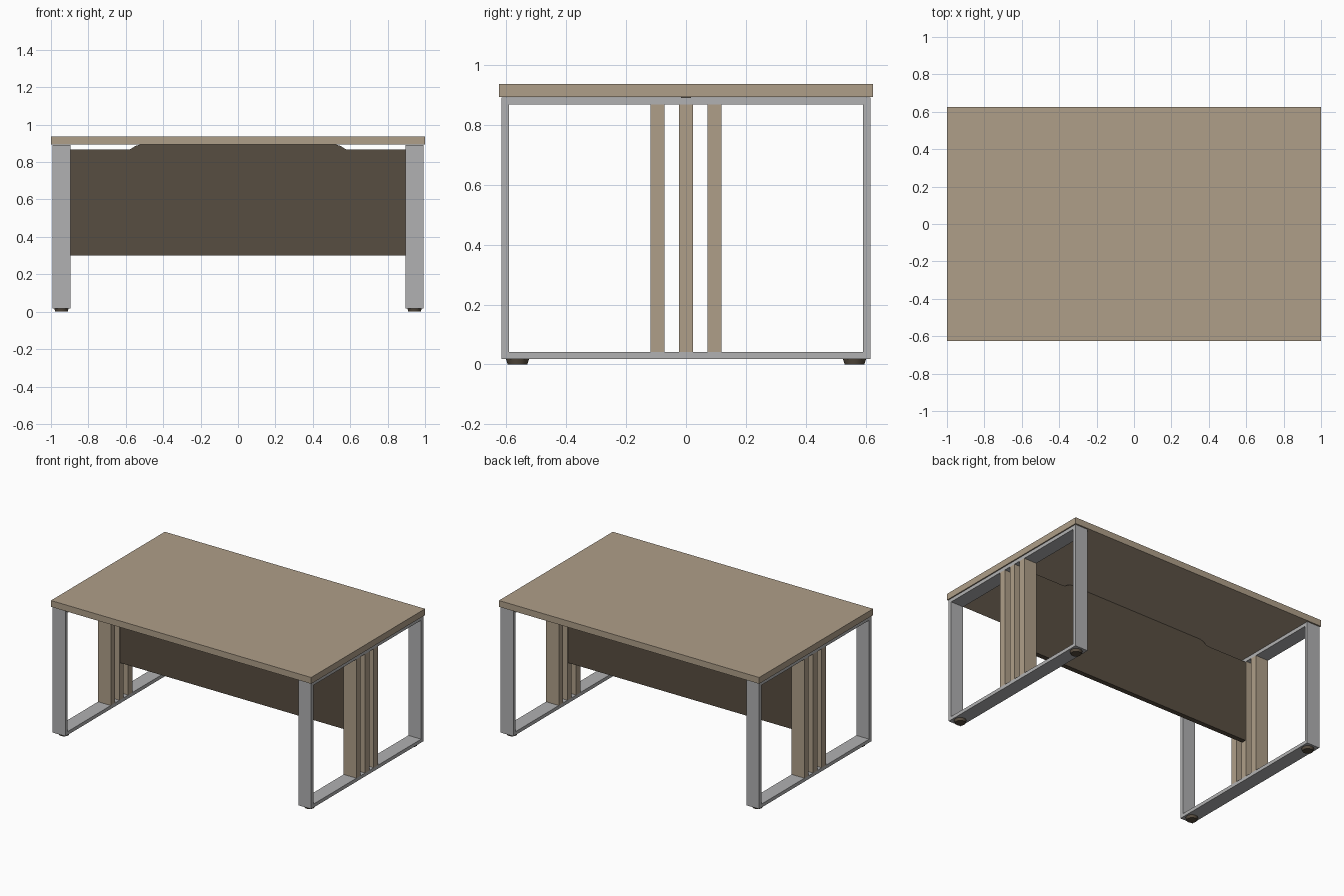
import bpy
import bmesh
from mathutils import Matrix, Vector

cube = bpy.data.objects.get("Cube")
if cube:
    bpy.data.objects.remove(cube)


def material(name, rgb):
    mat = bpy.data.materials.new(name)
    mat.use_nodes = True
    mat.diffuse_color = (*rgb, 1)
    mat.node_tree.nodes["Principled BSDF"].inputs["Base Color"].default_value = (*rgb, 1)
    return mat


wood = material("light wood", (0.43, 0.345, 0.25))
metal = material("grey metal", (0.44, 0.44, 0.445))
dark = material("dark brown", (0.097, 0.075, 0.052))


def finish(bm, name, mat):
    bmesh.ops.recalc_face_normals(bm, faces=bm.faces)
    mesh = bpy.data.meshes.new(name)
    bm.to_mesh(mesh)
    bm.free()
    mesh.materials.append(mat)
    obj = bpy.data.objects.new(name, mesh)
    bpy.context.scene.collection.objects.link(obj)
    return obj


def box(name, lo, hi, mat):
    lo, hi = Vector(lo), Vector(hi)
    bm = bmesh.new()
    place = Matrix.Translation((lo + hi) / 2) @ Matrix.Diagonal((*(hi - lo), 1))
    bmesh.ops.create_cube(bm, size=1, matrix=place)
    return finish(bm, name, mat)


def extrude(bm, vector):
    new = bmesh.ops.extrude_face_region(bm, geom=bm.faces[:])
    verts = [v for v in new["geom"] if isinstance(v, bmesh.types.BMVert)]
    bmesh.ops.translate(bm, verts=verts, vec=vector)


def leg_frame(name, x0, width, half, z0, z1, t):
    """Rectangular loop of flat tube, mitred at the corners."""
    bm = bmesh.new()

    def loop(inset):
        h, a, b = half - inset, z0 + inset, z1 - inset
        return [bm.verts.new((x0, y, z)) for y, z in ((-h, a), (h, a), (h, b), (-h, b))]

    outer, inner = loop(0), loop(t)
    for i in range(4):
        j = (i + 1) % 4
        bm.faces.new((outer[i], outer[j], inner[j], inner[i]))
    extrude(bm, (width, 0, 0))
    return finish(bm, name, metal)


def foot(name, x, y):
    bm = bmesh.new()
    bmesh.ops.create_cone(bm, cap_ends=True, segments=24, radius1=0.033, radius2=0.039,
                          depth=0.019, matrix=Matrix.Translation((x, y, 0.0095)))
    obj = finish(bm, name, dark)
    bpy.context.view_layer.objects.active = obj
    obj.select_set(True)
    bpy.ops.object.shade_smooth_by_angle()
    obj.select_set(False)


# Table top
box("table_top", (-1, -0.625, 0.893), (1, 0.625, 0.937), wood)

# Side frames with upright slats and feet
INNER, OUTER = 0.895, 0.993
for side, s in (("left", 1), ("right", -1)):
    x0, x1 = sorted((s * INNER, s * OUTER))
    leg_frame(side + "_leg_frame", x0, x1 - x0, 0.616, 0.018, 0.892, 0.024)
    for n, y in enumerate((-0.095, 0, 0.095)):
        box(f"{side}_slat_{n + 1}", (x0, y - 0.023, 0.042), (x1, y + 0.023, 0.868), wood)
    for end, y in (("front", -0.563), ("back", 0.563)):
        foot(f"{side}_{end}_foot", s * 0.944, y)

# Modesty panel, raised in the middle to meet the table top
half = [(INNER, 0.3), (INNER, 0.866), (0.59, 0.866), (0.575, 0.869),
        (0.55, 0.886), (0.525, 0.893)]
outline = half + [(-x, z) for x, z in reversed(half)]
bm = bmesh.new()
bm.faces.new([bm.verts.new((x, -0.017, z)) for x, z in outline])
extrude(bm, (0, 0.034, 0))
finish(bm, "modesty_panel", dark)
